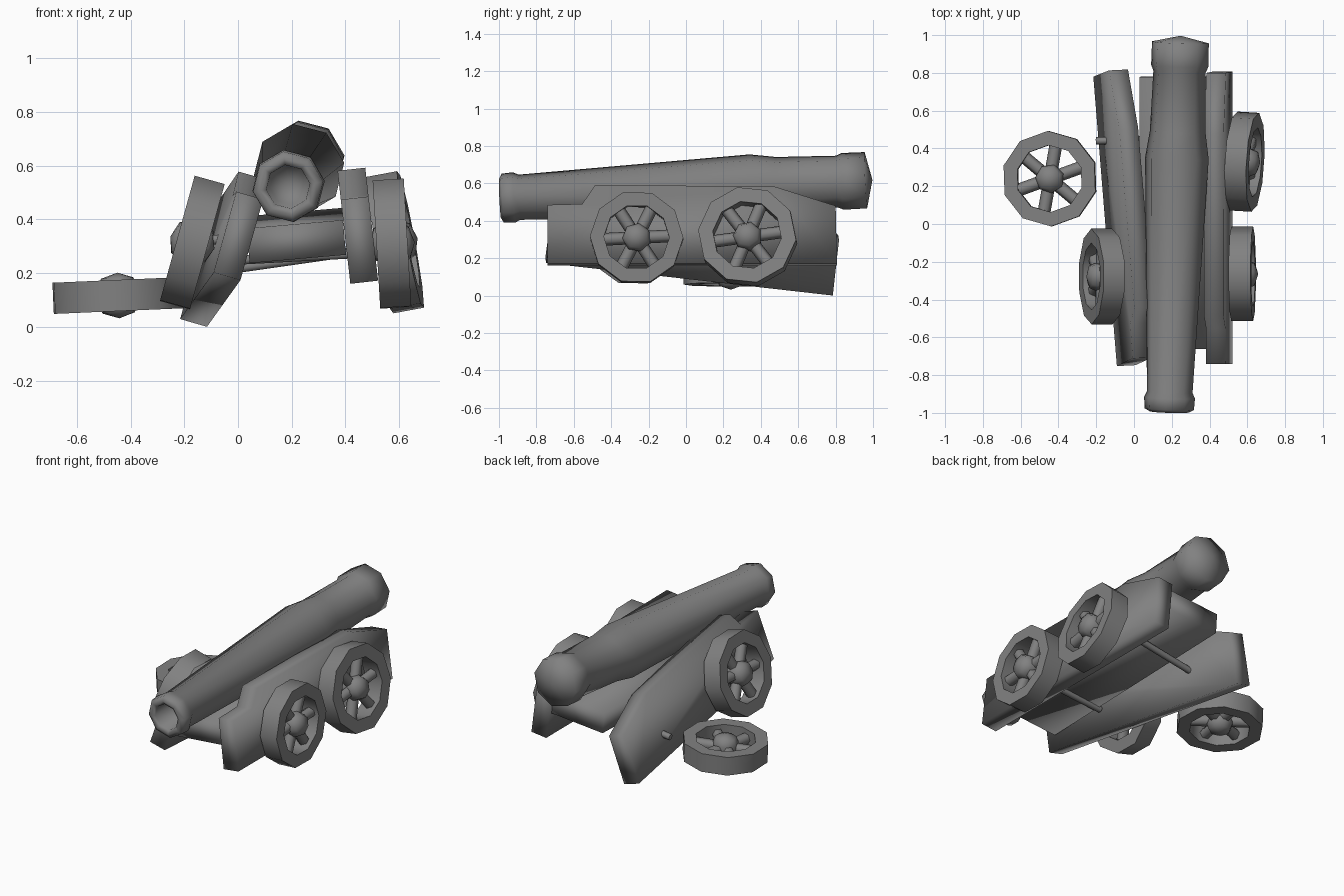
import bpy, bmesh
from math import radians, sin, cos, tau
from mathutils import Matrix, Vector, Euler

if "Cube" in bpy.data.objects:
    bpy.data.objects.remove(bpy.data.objects["Cube"])

# Dark iron grey used on every part
iron = bpy.data.materials.new("dark_grey")
iron.diffuse_color = (.22, .22, .22, 1)
iron.use_nodes = True
iron.node_tree.nodes["Principled BSDF"].inputs["Base Color"].default_value = iron.diffuse_color


def finish(name, bm, matrix, angle):
    bmesh.ops.recalc_face_normals(bm, faces=bm.faces)
    me = bpy.data.meshes.new(name)
    bm.to_mesh(me)
    bm.free()
    me.materials.append(iron)
    ob = bpy.data.objects.new(name, me)
    bpy.context.collection.objects.link(ob)
    ob.matrix_world = matrix
    bpy.ops.object.select_all(action='DESELECT')
    ob.select_set(True)
    bpy.context.view_layer.objects.active = ob
    bpy.ops.object.shade_smooth_by_angle(angle=radians(angle))
    return ob


def place(loc, pitch=0, roll=0, yaw=0):
    rot = Euler([radians(a) for a in (pitch, roll, yaw)]).to_matrix().to_4x4()
    return Matrix.Translation(loc) @ rot


def revolve(bm, profile, sides, phase=0, closed=False):
    """Revolve (height, radius) points around local z."""
    rings = []
    for h, r in profile:
        if r == 0:
            rings.append([bm.verts.new((0, 0, h))] * sides)
        else:
            rings.append([bm.verts.new((r * cos(a), r * sin(a), h)) for a in
                          (radians(phase) + tau * i / sides for i in range(sides))])
    pairs = list(zip(rings, rings[1:]))
    if closed:
        pairs.append((rings[-1], rings[0]))
    for a, b in pairs:
        for i in range(sides):
            j = (i + 1) % sides
            bm.faces.new(list(dict.fromkeys((a[i], a[j], b[j], b[i]))))


def along(p0, p1):
    d = Vector(p1) - Vector(p0)
    return Matrix.Translation(p0) @ d.to_track_quat('Z', 'Y').to_matrix().to_4x4(), d.length


# Barrel: hollow muzzle, flared body, reinforced band and domed breech
bm = bmesh.new()
revolve(bm, [(.14, 0), (.13, .072), (.012, .082), (0, .105), (.015, .132), (.075, .136),
             (.105, .122), (1.345, .17), (1.485, .149), (1.805, .14), (1.835, .153),
             (1.96, .152), (1.995, 0)], 8, 37)
m, _ = along((.186, -.995, .521), (.247, 1.0, .619))
finish("barrel", bm, m, 85)

# Stepped side cheeks, the left one collapsed outwards
CHEEK = [(-.775, -.21), (.772, -.21), (.765, .1), (.44, .203), (-.52, .213),
         (-.59, .11), (-.775, .105)]


def cheek(name, matrix, t=.052):
    bm = bmesh.new()
    f = bm.faces.new([bm.verts.new((-t, y, z)) for y, z in CHEEK])
    ext = bmesh.ops.extrude_face_region(bm, geom=[f])
    bmesh.ops.translate(bm, vec=(2 * t, 0, 0),
                        verts=[v for v in ext['geom'] if isinstance(v, bmesh.types.BMVert)])
    finish(name, bm, matrix, 180)


cheek("right_cheek", place((.446, .035, .375), 0, -6.5, 0))
cheek("left_cheek", place((-.047, .045, .302), -6.7, 16, 2.8))

# Bed plank between the cheeks
bm = bmesh.new()
bmesh.ops.create_cube(bm, size=1, matrix=Matrix.Diagonal((.36, 1.44, .13, 1)))
finish("bed", bm, place((.215, .06, .34), 1.8, -5, 0), 180)

# Axle rods
for name, p0, p1 in (("rear_axle", (-.2, .44, .19), (.5, .46, .29)),
                     ("front_axle", (.02, -.28, .25), (.57, -.26, .28)),
                     ("front_axle_stub", (-.2, -.28, .31), (-.04, -.28, .33))):
    m, length = along(p0, p1)
    bm = bmesh.new()
    revolve(bm, [(0, 0), (0, .02), (length, .02), (length, 0)], 6)
    finish(name, bm, m, 65)


# Spoked wheels, local z is the axle direction
def wheel(name, matrix, spin, spoke_spin, r=.253):
    bm = bmesh.new()
    w = .058
    revolve(bm, [(-w, r), (w, r), (w, r * .7), (-w, r * .7)], 10, spin, closed=True)
    revolve(bm, [(-.085, 0), (-.065, .062), (-.03, .077), (.03, .077), (.065, .062),
                 (.085, 0)], 7, spin)
    for i in range(6):
        a = radians(spoke_spin + 60 * i)
        bmesh.ops.create_cone(
            bm, cap_ends=True, segments=6, radius1=.034, radius2=.034, depth=.15,
            matrix=Matrix.Rotation(a, 4, 'Z') @ Matrix.Translation((.115, 0, 0))
            @ Matrix.Rotation(radians(90), 4, 'Y'))
    finish(name, bm, matrix, 65)


upright = Matrix.Rotation(radians(90), 4, 'Y')
wheel("right_front_wheel", place((.573, -.264, .31), 0, -3.4, 0) @ upright, 17, 33, .25)
wheel("right_rear_wheel", place((.585, .33, .315), 0, -10.5, -3.5) @ upright, 12, 38, .264)
wheel("left_front_wheel", place((-.17, -.278, .314), 0, 15.5, 0) @ upright, 17, 33)
wheel("fallen_wheel", place((-.445, .24, .117), 0, -2.5, 0), 20, 20)
